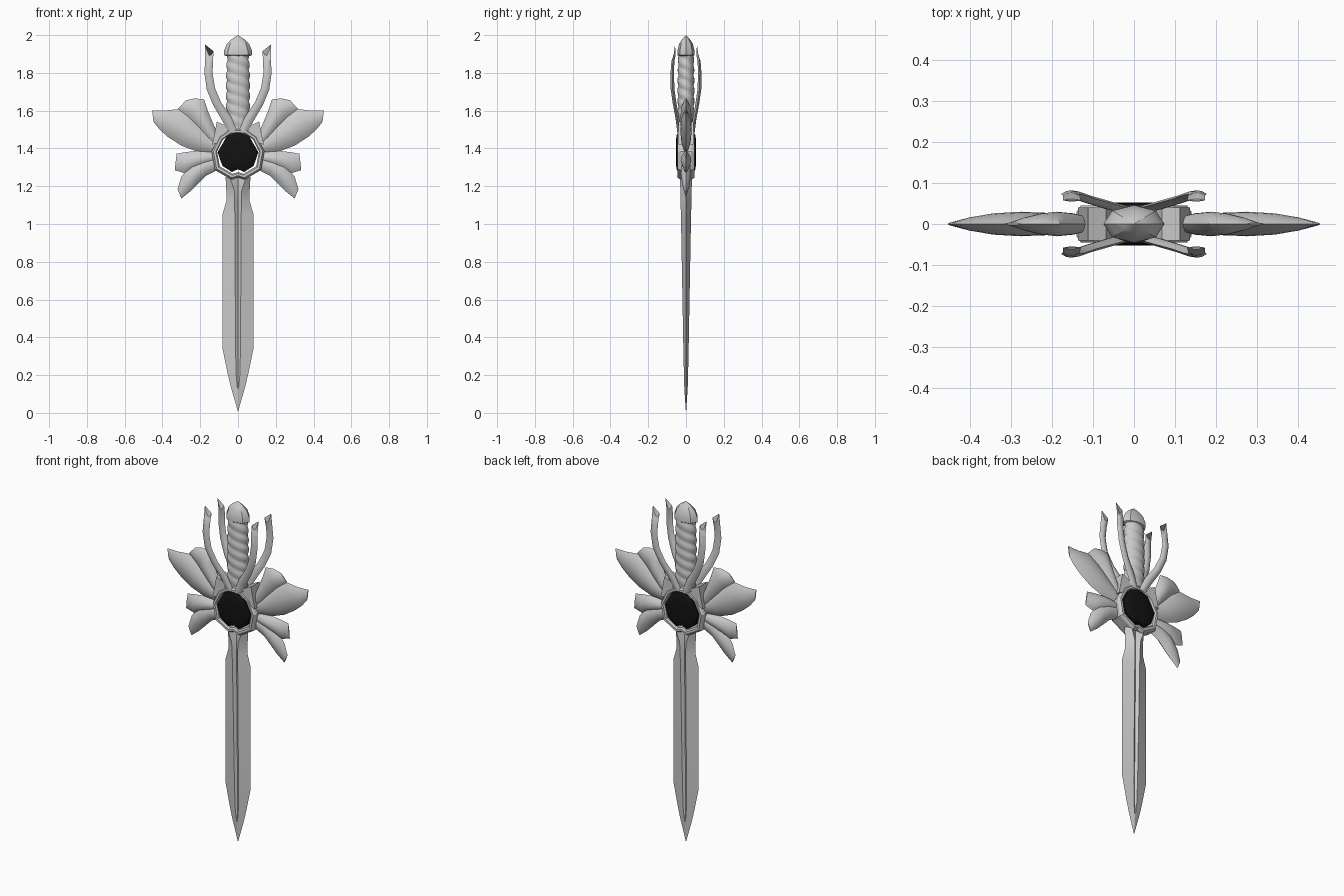
import bpy, bmesh, math

cube = bpy.data.objects.get("Cube")
if cube:
    bpy.data.objects.remove(cube, do_unlink=True)


def material(name, value):
    m = bpy.data.materials.new(name)
    m.use_nodes = True
    m.diffuse_color = (value, value, value, 1)
    m.node_tree.nodes["Principled BSDF"].inputs["Base Color"].default_value = m.diffuse_color
    return m


STEEL = material("steel grey", 0.6)
BLACK = material("gem black", 0.006)


def loft(name, rings, mat=STEEL, mirror=(), angle=35, closed=False):
    """Skin a list of equal rings; cap the ends, or join last to first."""
    bm = bmesh.new()
    loops = [[bm.verts.new(p) for p in r] for r in rings]
    pairs = list(zip(loops, loops[1:]))
    if closed:
        pairs.append((loops[-1], loops[0]))
    else:
        bm.faces.new(loops[0])
        bm.faces.new(loops[-1])
    n = len(loops[0])
    for a, b in pairs:
        for i in range(n):
            j = (i + 1) % n
            bm.faces.new((a[i], a[j], b[j], b[i]))
    bmesh.ops.remove_doubles(bm, verts=bm.verts, dist=0.0005)
    bmesh.ops.recalc_face_normals(bm, faces=bm.faces)
    me = bpy.data.meshes.new(name)
    bm.to_mesh(me)
    bm.free()
    me.materials.append(mat)
    ob = bpy.data.objects.new(name, me)
    bpy.context.collection.objects.link(ob)
    bpy.ops.object.select_all(action='DESELECT')
    ob.select_set(True)
    bpy.context.view_layer.objects.active = ob
    bpy.ops.object.shade_smooth_by_angle(angle=math.radians(angle))
    if mirror:
        mod = ob.modifiers.new("mirror", 'MIRROR')
        mod.use_axis = ['x' in mirror, 'y' in mirror, False]
        mod.use_mirror_merge = False
    return ob


def lobe(name, a, b, heights, depths=None, n=8, notch=0, mirror='x', angle=35):
    """Lens-shaped strip between two (x, z) edges."""
    rings = []
    for k, ((ax, az), (bx, bz), h) in enumerate(zip(a, b, heights)):
        yc = depths[k] if depths else 0
        dip = notch if k == len(a) - 1 else 0
        ring = []
        for i in range(2 * n):
            t = i / n if i <= n else 2 - i / n
            s = math.sin(math.pi * t)
            side = -1 if i < n else 1
            ring.append((ax + (bx - ax) * t, yc + side * h * max(s, 0) ** 0.8,
                         az + (bz - az) * t - dip * s))
        rings.append(ring)
    return loft(name, rings, mirror=mirror, angle=angle)


def outline(half):
    return half + [(-x, z) for x, z in reversed(half) if x > 0]


def scaled(pts, s, y, cz=1.38):
    return [(x * s, y, cz + (z - cz) * s) for x, z in pts]


# Blade with a V groove on both faces: z, half width, thickness, groove half width, groove depth
blade = []
for z, w, t, g, d in [(0.01, 0.001, 0.001, 0.0003, 0), (0.13, 0.036, 0.009, 0.003, 0),
                      (0.2, 0.053, 0.011, 0.01, 0.006), (0.34, 0.082, 0.014, 0.013, 0.009),
                      (1.05, 0.082, 0.027, 0.017, 0.014), (1.12, 0.062, 0.029, 0.018, 0.015),
                      (1.18, 0.062, 0.03, 0.02, 0.016), (1.25, 0.066, 0.032, 0.045, 0.018)]:
    blade.append([(w, 0, z), (g, t, z), (0, t - d, z), (-g, t, z),
                  (-w, 0, z), (-g, -t, z), (0, d - t, z), (g, -t, z)])
loft("blade", blade, angle=15)

# Guard ring around the gem
rim = outline([(0, 1.505), (0.05, 1.5), (0.1, 1.465), (0.14, 1.385),
               (0.122, 1.285), (0.035, 1.235), (0, 1.247)])
ring_profile = [(1, -0.03), (0.93, -0.045), (0.84, -0.045), (0.79, -0.036),
                (0.79, 0.036), (0.84, 0.045), (0.93, 0.045), (1, 0.03)]
loft("guard_ring", [scaled(rim, s, y) for s, y in ring_profile], closed=True, angle=20)

# Domed dark gem, visible on both faces
gem_rim = outline([(0, 1.485), (0.058, 1.467), (0.108, 1.38), (0.083, 1.308),
                   (0.033, 1.275), (0, 1.29)])
gem_profile = [(0.6, -0.053), (0.85, -0.05), (1, -0.041), (1, 0.041), (0.85, 0.05), (0.6, 0.053)]
loft("gem", [scaled(gem_rim, s, y) for s, y in gem_profile], BLACK, angle=30)

# Upright prongs on the shoulders of the ring
prong = [(0.05, 1.485), (0.068, 1.522), (0.112, 1.543), (0.12, 1.5), (0.137, 1.42), (0.105, 1.43)]
loft("guard_prong", [[(x, y, z) for x, z in prong] for y in (-0.04, 0.04)], mirror='x', angle=20)

# Collar between ring and grip
loft("grip_collar", [[(rx * math.cos(k * math.pi / 4), ry * math.sin(k * math.pi / 4), z)
                      for k in range(8)]
                     for z, rx, ry in [(1.47, 0.07, 0.035), (1.52, 0.06, 0.034), (1.56, 0.045, 0.03)]])

# Grip wrapped in a double spiral
SIDES, STEPS = 20, 64
grip = []
for s in range(STEPS + 1):
    z = 1.51 + 0.39 * s / STEPS
    swell = 1 + 0.08 * math.sin(math.pi * s / STEPS)
    ring = []
    for k in range(SIDES):
        th = 2 * math.pi * k / SIDES
        r = swell * (0.88 + 0.12 * abs(math.sin(math.pi * (z / 0.055 + th / math.pi))))
        ring.append((0.06 * r * math.cos(th), 0.042 * r * math.sin(th), z))
    grip.append(ring)
loft("grip", grip, angle=40)

# Faceted pommel
loft("pommel", [[(0.075 * r * math.cos(k * math.pi / 4), 0.046 * r * math.sin(k * math.pi / 4), z)
                 for k in range(8)]
                for z, r in [(1.89, 0.85), (1.895, 1), (1.915, 1), (1.955, 0.78), (1.98, 0.42), (2, 0.01)]],
     angle=30)

# Wings, two overlapping lobes each
lobe("upper_wing_inner_lobe",
     [(0.1, 1.46), (0.135, 1.54), (0.16, 1.6), (0.18, 1.66), (0.23, 1.665), (0.275, 1.655)],
     [(0.12, 1.4), (0.16, 1.44), (0.22, 1.51), (0.265, 1.56), (0.295, 1.59), (0.317, 1.61)],
     [0.016, 0.026, 0.03, 0.026, 0.016, 0.003])
lobe("upper_wing_outer_lobe",
     [(0.11, 1.44), (0.18, 1.51), (0.25, 1.57), (0.317, 1.608), (0.39, 1.6), (0.455, 1.602)],
     [(0.12, 1.375), (0.22, 1.385), (0.3, 1.415), (0.37, 1.46), (0.415, 1.5), (0.447, 1.54)],
     [0.016, 0.026, 0.03, 0.026, 0.016, 0.003])
lobe("lower_wing_upper_lobe",
     [(0.12, 1.38), (0.17, 1.385), (0.22, 1.387), (0.28, 1.38), (0.325, 1.372)],
     [(0.12, 1.33), (0.17, 1.31), (0.23, 1.29), (0.285, 1.27), (0.335, 1.285)],
     [0.016, 0.024, 0.028, 0.02, 0.003])
lobe("lower_wing_lower_lobe",
     [(0.12, 1.36), (0.18, 1.35), (0.245, 1.32), (0.3, 1.25), (0.32, 1.185)],
     [(0.12, 1.28), (0.17, 1.255), (0.21, 1.215), (0.25, 1.175), (0.3, 1.135)],
     [0.016, 0.024, 0.028, 0.02, 0.003])

# Four curling tendrils with forked tips
lobe("tendril",
     [(0.005, 1.49), (0.035, 1.565), (0.09, 1.645), (0.122, 1.72), (0.135, 1.8), (0.132, 1.86), (0.13, 1.915)],
     [(0.045, 1.48), (0.085, 1.55), (0.132, 1.63), (0.165, 1.71), (0.178, 1.8), (0.174, 1.87), (0.174, 1.95)],
     [0.01, 0.01, 0.01, 0.01, 0.009, 0.008, 0.003],
     depths=[0.036, 0.045, 0.06, 0.071, 0.073, 0.069, 0.058],
     n=4, notch=0.04, mirror='xy', angle=25)
